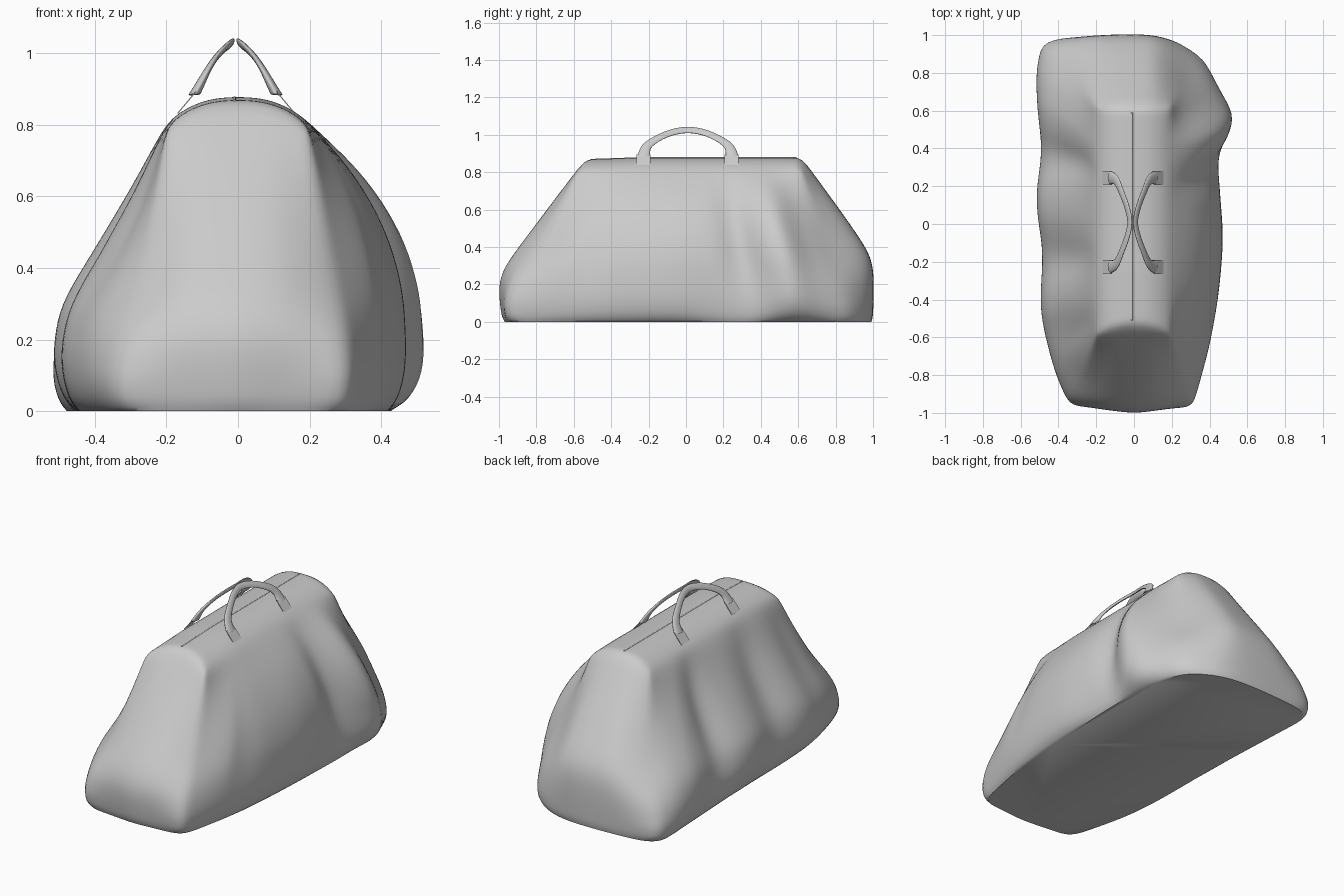
import bpy, bmesh, math

if "Cube" in bpy.data.objects:
    bpy.data.objects.remove(bpy.data.objects["Cube"])


def hermite(pts, t):
    """Smooth interpolation through (t, value) pairs."""
    t = min(max(t, pts[0][0]), pts[-1][0])
    n = len(pts)

    def slope(k):
        a, b = pts[max(k - 1, 0)], pts[min(k + 1, n - 1)]
        return (b[1] - a[1]) / (b[0] - a[0])
    i = 0
    while i < n - 2 and t > pts[i + 1][0]:
        i += 1
    (t0, p0), (t1, p1) = pts[i], pts[i + 1]
    h = t1 - t0
    s = (t - t0) / h
    return ((2*s**3 - 3*s*s + 1) * p0 + (s**3 - 2*s*s + s) * h * slope(i)
            + (3*s*s - 2*s**3) * p1 + (s**3 - s*s) * h * slope(i + 1))


def lerp(a, b, t):
    return a + (b - a) * t


# Widest plan outline: sides as x(y), ends as y(x)
RIGHT = [(-.97, .315), (-.75, .375), (-.5, .43), (-.1, .47), (.2, .455), (.38, .46),
         (.57, .525), (.72, .46), (.87, .375)]
LEFT = [(-.96, -.35), (-.8, -.42), (-.5, -.49), (-.1, -.495), (.15, -.515),
        (.45, -.5), (.8, -.525), (.95, -.495)]
FRONT = [(-.35, -.965), (-.15, -.985), (0, -1), (.15, -.985), (.315, -.975)]
BACK = [(-.495, .955), (-.4, .98), (0, 1), (.2, .975), (.375, .875)]
# Plan outline of the flat base
BASE_RIGHT = [(-.97, .3), (-.5, .385), (.2, .425), (.6, .42), (.87, .365)]
BASE_LEFT = [(-.96, -.33), (-.5, -.43), (.2, -.45), (.95, -.485)]
# How far each wall stands out from the top rim, against height
FULL_RIGHT = [(.25, 1), (.42, .96), (.62, .79), (.82, .46), (1, 0)]
FULL_LEFT = [(.22, 1), (.36, .92), (.56, .62), (.76, .32), (1, 0)]
FULL_CORNER = [(.15, 1), (.3, .86), (.5, .58), (.75, .28), (1, 0)]
WAIST_CORNER = [(.1, 1), (.25, .86), (.45, .52), (.7, .25), (1, 0)]
FULL_FRONT = [(0, .94), (.03, .97), (.22, 1), (.33, .94), (.44, .8), (1, 0)]
FULL_BACK = [(0, .98), (.03, 1), (.32, 1), (.45, .9), (1, 0)]
# Cloth folds: side, y at the top, y at the bottom, width, depth
FOLDS = [(1, .2, .36, .07, -.045), (1, .36, .5, .07, .015), (1, .54, .74, .06, -.03),
         (1, -.42, -.6, .08, -.015), (-1, -.18, -.2, .1, -.035), (-1, .03, .06, .1, .012),
         (-1, .3, .38, .09, -.045), (-1, -.5, -.66, .08, -.035)]


def rim(u, v):
    x = lerp(-.2, .2, u)
    y = lerp(-.54 - .05 * (x / .2) ** 2, .62, v)
    return x, y, lerp(.868, .878, min(1, v * 4)) - .072 * abs(x / .2) ** 2.5


def body_point(u, v, w):
    xt, yt, zt = rim(u, v)
    if u in (0, 1):
        side = RIGHT if u else LEFT
        yb = lerp(side[0][0], side[-1][0], v)
        xb = hermite(side, yb)
        x0 = hermite(BASE_RIGHT if u else BASE_LEFT, yb)
    else:
        end = BACK if v else FRONT
        xb = lerp(end[0][0], end[-1][0], u)
        yb = hermite(end, xb)
        x0 = lerp(BASE_LEFT[-1 if v else 0][1], BASE_RIGHT[-1 if v else 0][1], u)
    # rounded lower edge
    r = min(1, w / .2)
    xb = lerp(x0, xb, (1 - (1 - r) ** 2) ** .6)
    # corners are pulled in below the shoulders
    mid_v = min(1, 7 * v * (1 - v))
    mid_u = min(1, 5 * u * (1 - u))
    waist = hermite(WAIST_CORNER, w)
    corner = lerp(hermite(FULL_CORNER, w), waist, max(v, 1 - u))
    fx = lerp(corner, lerp(hermite(FULL_LEFT, w), hermite(FULL_RIGHT, w), u), mid_v)
    fy = lerp(hermite(FULL_FRONT, w), hermite(FULL_BACK, w), v)
    if w > .12:
        pull = .65 * (1 - mid_u) * (1 - mid_v if u in (0, 1) else 1)
        fy = lerp(fy, min(fy, waist), pull)
    x, y = lerp(xt, xb, fx), lerp(yt, yb, fy)
    if u in (0, 1):
        sign = 1 if u else -1
        mask = math.sin(math.pi * w) * min(1, 2.5 * w) * min(1, 5 * v * (1 - v))
        for s, top, bottom, width, depth in FOLDS:
            if s == sign:
                spread = width * (1.3 - .4 * w)
                x += sign * depth * mask * math.exp(-((y - lerp(bottom, top, w)) / spread) ** 2)
    return x, y, zt * w


# Bag body: four draped walls, arched top and flat base
NU, NV, NW = 24, 64, 32
bm = bmesh.new()
ring = ([(i / NU, 0) for i in range(NU)] + [(1, j / NV) for j in range(NV)]
        + [(1 - i / NU, 1) for i in range(NU)] + [(0, 1 - j / NV) for j in range(NV)])
levels = [(k / NW) ** 1.3 for k in range(NW + 1)]
loops = [[bm.verts.new(body_point(u, v, w)) for u, v in ring] for w in levels]
n = len(ring)
# round the base outline to match the softened walls
for _ in range(8):
    soft = [(loops[0][i - 1].co + 2 * loops[0][i].co + loops[0][(i + 1) % n].co) / 4
            for i in range(n)]
    for vert, co in zip(loops[0], soft):
        vert.co = co
for a, b in zip(loops, loops[1:]):
    for i in range(n):
        bm.faces.new((a[i], a[(i + 1) % n], b[(i + 1) % n], b[i]))
bm.faces.new(loops[0][::-1])
top = [[bm.verts.new(rim(i / NU, j / NV)) for j in range(NV + 1)] for i in range(NU + 1)]
for i in range(NU):
    for j in range(NV):
        bm.faces.new((top[i][j], top[i + 1][j], top[i + 1][j + 1], top[i][j + 1]))
bmesh.ops.remove_doubles(bm, verts=bm.verts, dist=1e-5)
# soften the corners and shoulders like cloth
for _ in range(6):
    bmesh.ops.smooth_vert(bm, verts=[v for v in bm.verts if v.co.z > .004], factor=.5,
                          use_axis_x=True, use_axis_y=True, use_axis_z=True)
bmesh.ops.recalc_face_normals(bm, faces=bm.faces)
mesh = bpy.data.meshes.new("bag_body")
bm.to_mesh(mesh)
bm.free()
body = bpy.data.objects.new("bag_body", mesh)
bpy.context.collection.objects.link(body)
body.select_set(True)
bpy.context.view_layer.objects.active = body
bpy.ops.object.shade_smooth_by_angle(angle=math.radians(50))


def tube(name, points, depth, radii=None):
    cu = bpy.data.curves.new(name, 'CURVE')
    cu.dimensions = '3D'
    cu.bevel_depth = depth
    cu.bevel_resolution = 4
    cu.use_fill_caps = True
    sp = cu.splines.new('NURBS')
    sp.points.add(len(points) - 1)
    sp.use_endpoint_u = True
    sp.order_u = 3
    sp.resolution_u = 6
    for i, (p, co) in enumerate(zip(sp.points, points)):
        p.co = (*co, 1)
        p.radius = radii[i] if radii else 1
    ob = bpy.data.objects.new(name, cu)
    bpy.context.collection.objects.link(ob)
    return ob


# Zip seam along the top
seam = tube("zip_seam", [rim(.475, v / 40) for v in range(1, 40)], .005)
seam.location.z = -.003

# Pair of leaning handles with flat tabs
PATH = [(-.235, 0, 0), (-.233, .03, .004), (-.215, .07, .01), (-.155, .115, .013),
        (-.085, .155, .008), (0, .178, 0)]
PATH += [(-y, h, b) for y, h, b in PATH[-2::-1]]
RADII = [1.75, 1.5, 1.2, 1, 1, 1]
RADII += RADII[-2::-1]
for s, side in ((1, "right"), (-1, "left")):
    handle = tube(side + "_handle", [(s * b / .4, y, h) for y, h, b in PATH], .02, RADII)
    handle.location = (s * .115 - .007, .01, .885)
    handle.rotation_euler = (0, -s * math.radians(36), 0)
    handle.scale = (.4, 1, 1)
    for y, end in ((-.227, "front"), (.244, "back")):
        bpy.ops.mesh.primitive_cube_add(size=1, location=(s * .138 - .005, y, .863),
                                        rotation=(0, -s * math.radians(40), 0))
        tab = bpy.context.object
        tab.name = f"{side}_{end}_handle_tab"
        tab.scale = (.003, .075, .08)
